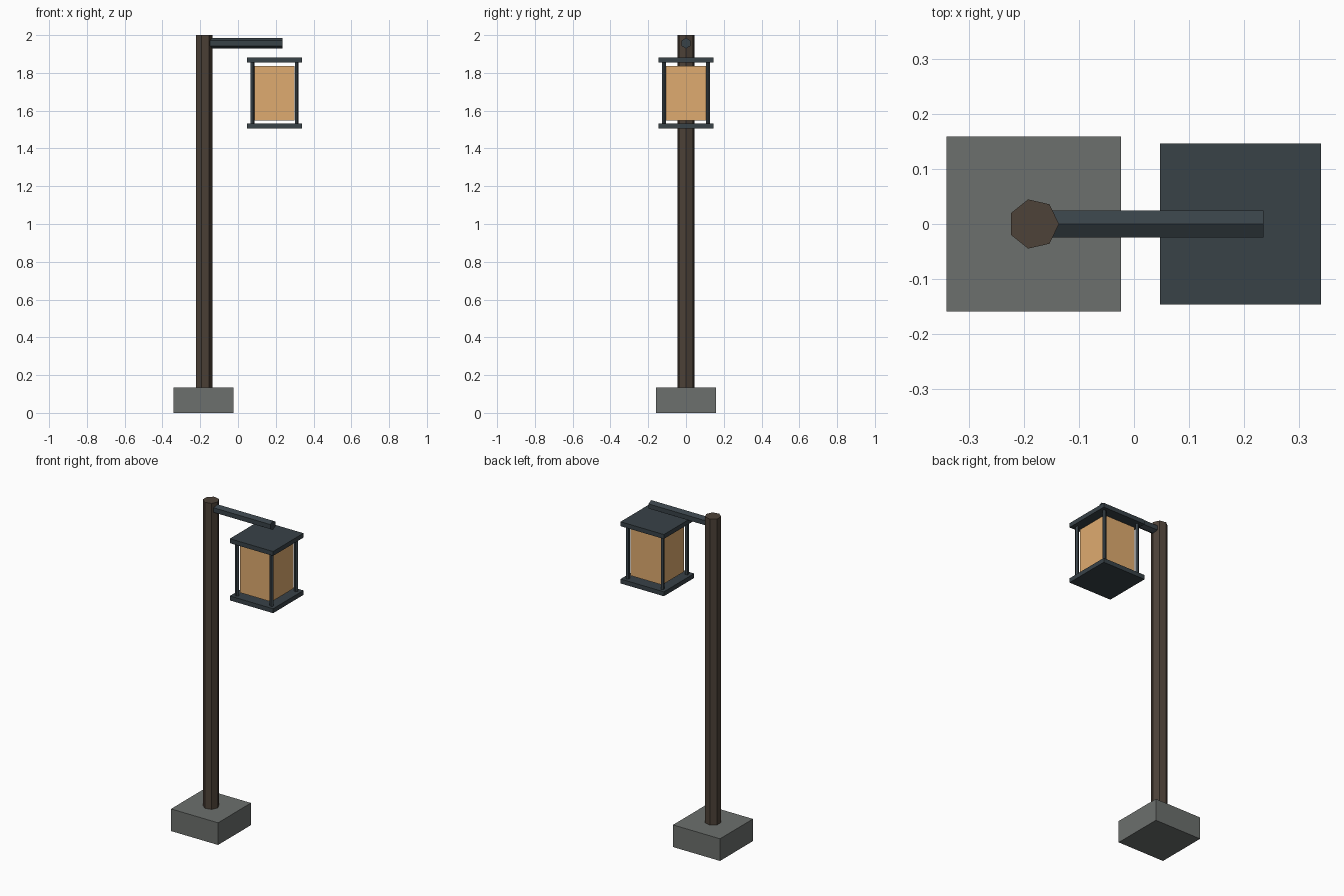
import bpy, bmesh, math
from mathutils import Matrix, Vector

if "Cube" in bpy.data.objects:
    bpy.data.objects.remove(bpy.data.objects["Cube"])


def material(name, rgb):
    m = bpy.data.materials.new(name)
    m.diffuse_color = (*rgb, 1)
    m.use_nodes = True
    m.node_tree.nodes["Principled BSDF"].inputs["Base Color"].default_value = m.diffuse_color
    return m


WOOD = material("dark_wood", (0.075, 0.055, 0.04))
METAL = material("dark_metal", (0.04, 0.054, 0.064))
STONE = material("stone", (0.15, 0.16, 0.153))
PAPER = material("warm_pane", (0.74, 0.41, 0.16))


def finish(name, bm, mat):
    me = bpy.data.meshes.new(name)
    bm.to_mesh(me)
    bm.free()
    me.materials.append(mat)
    ob = bpy.data.objects.new(name, me)
    bpy.context.collection.objects.link(ob)
    return ob


def box(name, x, y, width, z0, z1, mat):
    """Square block standing between two heights."""
    bm = bmesh.new()
    bmesh.ops.create_cube(bm, size=1, matrix=Matrix.Translation((x, y, (z0 + z1) / 2))
                          @ Matrix.Diagonal((width, width, z1 - z0, 1)))
    return finish(name, bm, mat)


def rod(name, start, end, radius, sides, spin, mat):
    """Flat-sided rod between two points, spun about its own axis."""
    a, b = Vector(start), Vector(end)
    turn = (b - a).to_track_quat('Z', 'Y').to_matrix().to_4x4()
    bm = bmesh.new()
    bmesh.ops.create_cone(bm, cap_ends=True, segments=sides, radius1=radius, radius2=radius,
                          depth=(b - a).length,
                          matrix=Matrix.Translation((a + b) / 2) @ turn
                          @ Matrix.Rotation(spin, 4, 'Z'))
    # put the first corner on a known axis regardless of primitive start angle
    return finish(name, bm, mat)


POST_X, LAMP_X = -0.182, 0.193

# Base and seven-sided post
box("base", POST_X, 0, 0.317, 0, 0.135, STONE)
rod("post", (POST_X, 0, 0.135), (POST_X, 0, 2.0), 0.0458, 7, math.pi / 2, WOOD)

# Six-sided arm, flat side up
rod("arm", (POST_X, 0, 1.957), (0.235, 0, 1.957), 0.028, 6, 0, METAL)

# Lantern: roof, floor, pane block and corner rods
box("lantern_roof", LAMP_X, 0, 0.292, 1.854, 1.881, METAL)
box("lantern_floor", LAMP_X, 0, 0.292, 1.505, 1.532, METAL)
box("lantern_pane", LAMP_X, 0, 0.212, 1.548, 1.837, PAPER)
for i, (sx, sy) in enumerate([(-1, -1), (1, -1), (1, 1), (-1, 1)]):
    x, y = LAMP_X + sx * 0.117, sy * 0.117
    rod(f"corner_rod_{i + 1}", (x, y, 1.532), (x, y, 1.854), 0.0115, 5, math.pi / 2, METAL)
